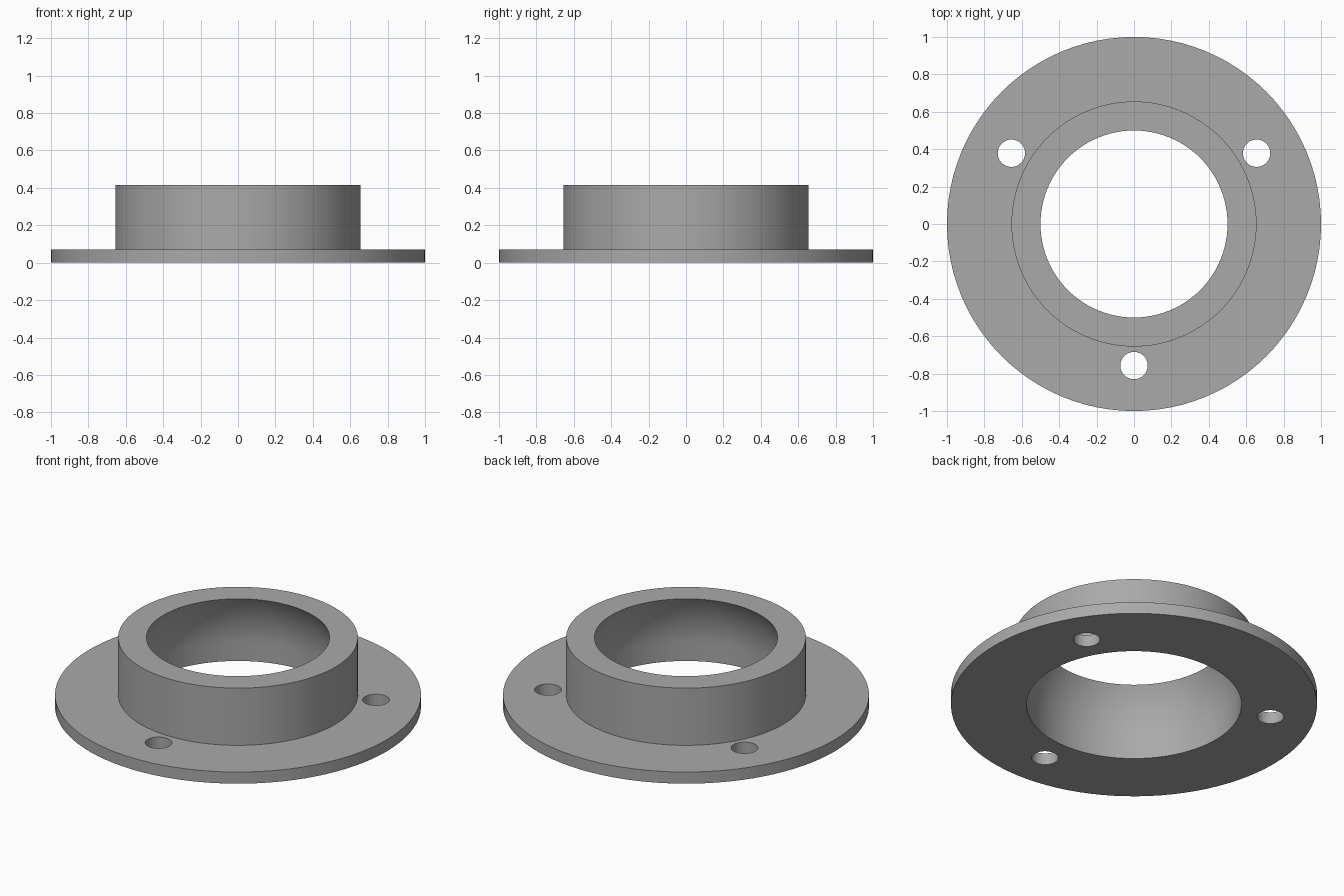
import bpy, bmesh, math

if "Cube" in bpy.data.objects:
    bpy.data.objects.remove(bpy.data.objects["Cube"])

SEGMENTS = 96
FLANGE_R, FLANGE_H = 1.0, 0.07
COLLAR_R, COLLAR_H = 0.655, 0.415
SOCKET_R, TOP_R = 0.587, 0.5
HOLE_R, HOLE_RING = 0.073, 0.757

grey = bpy.data.materials.new("plain grey")
grey.use_nodes = True
colour = (0.4, 0.4, 0.4, 1)
grey.diffuse_color = colour
grey.node_tree.nodes["Principled BSDF"].inputs["Base Color"].default_value = colour

# Outer profile of flange and collar
profile = [(SOCKET_R, 0), (FLANGE_R, 0), (FLANGE_R, FLANGE_H),
           (COLLAR_R, FLANGE_H), (COLLAR_R, COLLAR_H)]

# Socket: ball-shaped upper bore that runs into a short straight bore
top_angle = math.acos(TOP_R / SOCKET_R)
centre_z = COLLAR_H - SOCKET_R * math.sin(top_angle)
STEPS = 16
for i in range(STEPS + 1):
    a = top_angle * (1 - i / STEPS)
    profile.append((SOCKET_R * math.cos(a), centre_z + SOCKET_R * math.sin(a)))

# Revolve the closed profile
bm = bmesh.new()
verts = [bm.verts.new((r, 0, z)) for r, z in profile]
edges = [bm.edges.new((v, verts[(i + 1) % len(verts)])) for i, v in enumerate(verts)]
bmesh.ops.spin(bm, geom=verts + edges, cent=(0, 0, 0), axis=(0, 0, 1),
               angle=math.tau, steps=SEGMENTS, use_merge=True)
bmesh.ops.remove_doubles(bm, verts=bm.verts, dist=0.0001)
bmesh.ops.recalc_face_normals(bm, faces=bm.faces)
mesh = bpy.data.meshes.new("flanged_socket")
bm.to_mesh(mesh)
bm.free()
mesh.materials.append(grey)
socket = bpy.data.objects.new("flanged_socket", mesh)
bpy.context.collection.objects.link(socket)

# Three screw holes through the flange
for i in range(3):
    a = -math.pi / 2 + i * math.tau / 3
    bpy.ops.mesh.primitive_cylinder_add(
        vertices=48, radius=HOLE_R, depth=0.3,
        location=(HOLE_RING * math.cos(a), HOLE_RING * math.sin(a), FLANGE_H / 2))
    cutter = bpy.context.object
    cutter.name = "screw_hole_cutter"
    cutter.hide_render = True
    cutter.data.materials.append(grey)
    bpy.ops.object.select_all(action="DESELECT")
    socket.select_set(True)
    bpy.context.view_layer.objects.active = socket
    cut = socket.modifiers.new("screw_hole", "BOOLEAN")
    cut.operation = "DIFFERENCE"
    cut.solver = "EXACT"
    cut.object = cutter
    bpy.ops.object.modifier_apply(modifier=cut.name)
    bpy.data.objects.remove(cutter)

bpy.ops.object.shade_smooth_by_angle(angle=math.radians(30))
